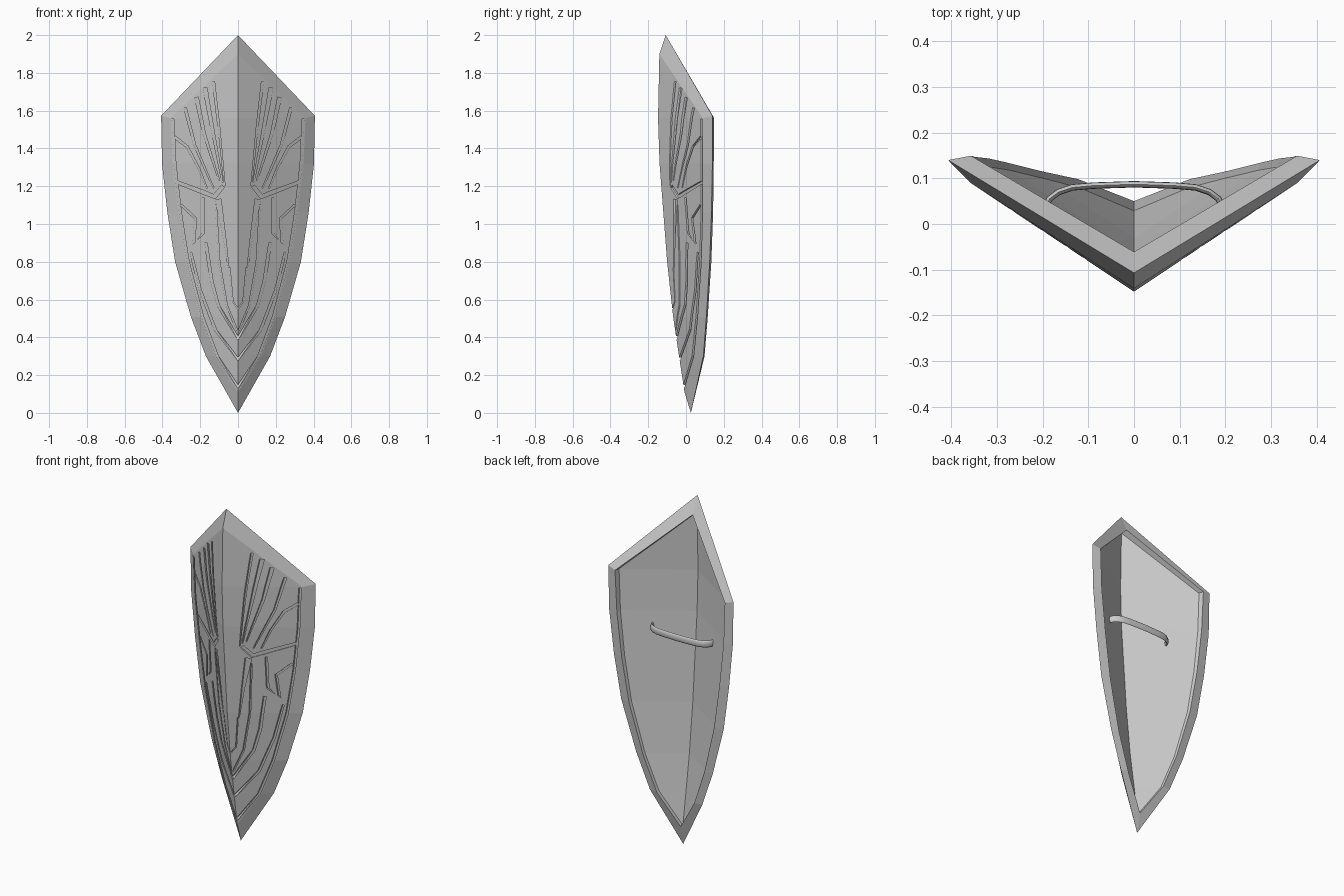
import bpy, bmesh, math
from mathutils import Vector

if "Cube" in bpy.data.objects:
    bpy.data.objects.remove(bpy.data.objects["Cube"])

SLOPE = 0.665
# height and forward position of the centre ridge
RIDGE = [(2.0, -.14), (1.9, -.141), (1.56, -.148), (1.32, -.14), (1.06, -.12),
         (.8, -.10), (.508, -.068), (.3, -.037), (.11, -.008), (0, .006)]
# half outlines (x, z, y offset from the faceted front surface)
OUTER = [(0, 2.0, .033), (.407, 1.573, .017), (.402, 1.317, .012), (.374, 1.06, .006),
         (.333, .8, .004), (.249, .508, .01), (.17, .30, .016), (0, 0, .02)]
INNER = [(0, 1.9), (.357, 1.56), (.347, 1.32), (.318, 1.06), (.277, .8),
         (.2, .508), (.122, .3), (0, .11)]
REAR = [.08, .06, .056, .052, .05, .05, .054, .058]


def front_y(x, z):
    for (z1, y1), (z0, y0) in zip(RIDGE, RIDGE[1:]):
        if z >= z0:
            break
    return y0 + (y1 - y0) * (z - z0) / (z1 - z0) + SLOPE * abs(x)


def make_object(name, bm):
    bmesh.ops.recalc_face_normals(bm, faces=bm.faces[:])
    me = bpy.data.meshes.new(name)
    bm.to_mesh(me)
    bm.free()
    ob = bpy.data.objects.new(name, me)
    bpy.context.collection.objects.link(ob)
    return ob


# Shield body: bevelled rim, V-shaped front and recessed back, as one solid
bm = bmesh.new()
n = len(INNER)


def ring(half):
    pts = half + [(-x, y, z) for x, y, z in half[-2:0:-1]]
    return [bm.verts.new(p) for p in pts]


def panel(r, off):
    ridge = {i: bm.verts.new((0, front_y(0, INNER[i][1]) + off, INNER[i][1])) for i in range(1, n - 1)}
    ridge[0], ridge[n - 1] = r[0], r[n - 1]
    for side in (1, -1):
        for i in range(n - 1):
            f = [ridge[i], r[side * i], r[side * (i + 1)], ridge[i + 1]]
            bm.faces.new(list(dict.fromkeys(f)))


outer = ring([(x, front_y(x, z) + o, z) for x, z, o in OUTER])
inner = ring([(x, front_y(x, z), z) for x, z in INNER])
rear = ring([(x, front_y(x, z) + o, z) for (x, z), o in zip(INNER, REAR)])
back = ring([(x * .98, front_y(x * .98, z) + .037, z) for x, z in INNER])
for a, b in ((inner, outer), (outer, rear), (rear, back)):
    m = len(a)
    for i in range(m):
        j = (i + 1) % m
        bm.faces.new((a[i], a[j], b[j], b[i]))
panel(inner, 0)
panel(back, .037)
shield = make_object("shield_body", bm)

# Engraved wing pattern: each path is (x, z, groove width)
GROOVES = [
    [(.13, 1.755, .012), (.10, 1.5, .009), (.07, 1.2, .004)],
    [(.175, 1.72, .022), (.135, 1.5, .015), (.082, 1.22, .005)],
    [(.22, 1.67, .02), (.18, 1.48, .014), (.10, 1.23, .005)],
    [(.28, 1.615, .014), (.23, 1.42, .011), (.13, 1.19, .005)],
    [(.335, 1.46, .014), (.27, 1.41, .012), (.21, 1.3, .009), (.165, 1.19, .006)],
    [(.08, 1.2, .02), (.125, 1.145, .024), (.175, 1.165, .02), (.325, 1.222, .016)],
    [(.105, 1.13, .03), (.075, .95, .014), (.05, .77, .004)],
    [(.185, 1.14, .012), (.185, .95, .012), (.235, .895, .014), (.225, 1.03, .012), (.3, 1.1, .01)],
    [(.17, .9, .014), (.14, .7, .014), (.105, .57, .013), (-.003, .39, .012)],
    [(.118, 1.1, .008), (.10, .8, .008), (.06, .57, .008), (.006, .44, .006)],
    [(.25, .85, .01), (.2, .65, .012), (.12, .44, .012), (-.003, .28, .012)],
    [(.045, .77, .005), (.028, .59, .005), (.0, .55, .005)],
    [(.345, 1.555, .012), (.335, 1.32, .012), (.306, 1.06, .012), (.265, .8, .012),
     (.188, .508, .012), (.11, .3, .012), (-.002, .135, .012)],
]


def groove_cutter(path, side, coll):
    bm = bmesh.new()
    pts = [Vector(p[:2]) for p in path]
    rows = []
    for i, p in enumerate(pts):
        d = (pts[min(i + 1, len(pts) - 1)] - pts[max(i - 1, 0)]).normalized()
        nrm = Vector((-d.y, d.x)) * path[i][2] / 2
        a, b = p + nrm, p - nrm
        rows.append([bm.verts.new((q.x * side, front_y(q.x, q.y) + o, q.y))
                     for q, o in ((a, -.02), (b, -.02), (b, .009), (a, .009))])
    for r, s in zip(rows, rows[1:]):
        for k in range(4):
            bm.faces.new((r[k], r[(k + 1) % 4], s[(k + 1) % 4], s[k]))
    bm.faces.new(rows[0])
    bm.faces.new(rows[-1])
    bmesh.ops.triangulate(bm, faces=bm.faces[:])
    ob = make_object("groove_cutter", bm)
    ob.hide_render = True
    bpy.context.collection.objects.unlink(ob)
    coll.objects.link(ob)


cutters = bpy.data.collections.new("groove_cutters")
bpy.context.scene.collection.children.link(cutters)
for path in GROOVES:
    for side in (1, -1):
        groove_cutter(path, side, cutters)
mod = shield.modifiers.new("engrave", 'BOOLEAN')
mod.operation = 'DIFFERENCE'
mod.solver = 'EXACT'
mod.operand_type = 'COLLECTION'
mod.collection = cutters
bpy.context.view_layer.update()
shield.data = bpy.data.meshes.new_from_object(shield.evaluated_get(bpy.context.evaluated_depsgraph_get()))
shield.modifiers.clear()
for ob in list(cutters.objects):
    bpy.data.objects.remove(ob)
bpy.data.collections.remove(cutters)

# Handle: oval bar bowed across the hollow of the back
HALF = [(0, .087), (.09, .084), (.135, .08), (.165, .07), (.185, .055), (.196, .03)]
path = [(-x, y) for x, y in HALF[:0:-1]] + HALF
bm = bmesh.new()
loops = []
for i, (x, y) in enumerate(path):
    x0, y0 = path[max(i - 1, 0)]
    x1, y1 = path[min(i + 1, len(path) - 1)]
    d = Vector((x1 - x0, y1 - y0)).normalized()
    loop = []
    for k in range(12):
        t = math.tau * k / 12
        c = math.cos(t) * .007
        loop.append(bm.verts.new((x - d.y * c, y + d.x * c, 1.235 + .02 * math.sin(t))))
    loops.append(loop)
for a, b in zip(loops, loops[1:]):
    for k in range(12):
        bm.faces.new((a[k], a[(k + 1) % 12], b[(k + 1) % 12], b[k]))
bm.faces.new(loops[0])
bm.faces.new(loops[-1])
handle = make_object("handle", bm)
bpy.context.view_layer.objects.active = handle
handle.select_set(True)
bpy.ops.object.shade_smooth_by_angle(angle=math.radians(40))
